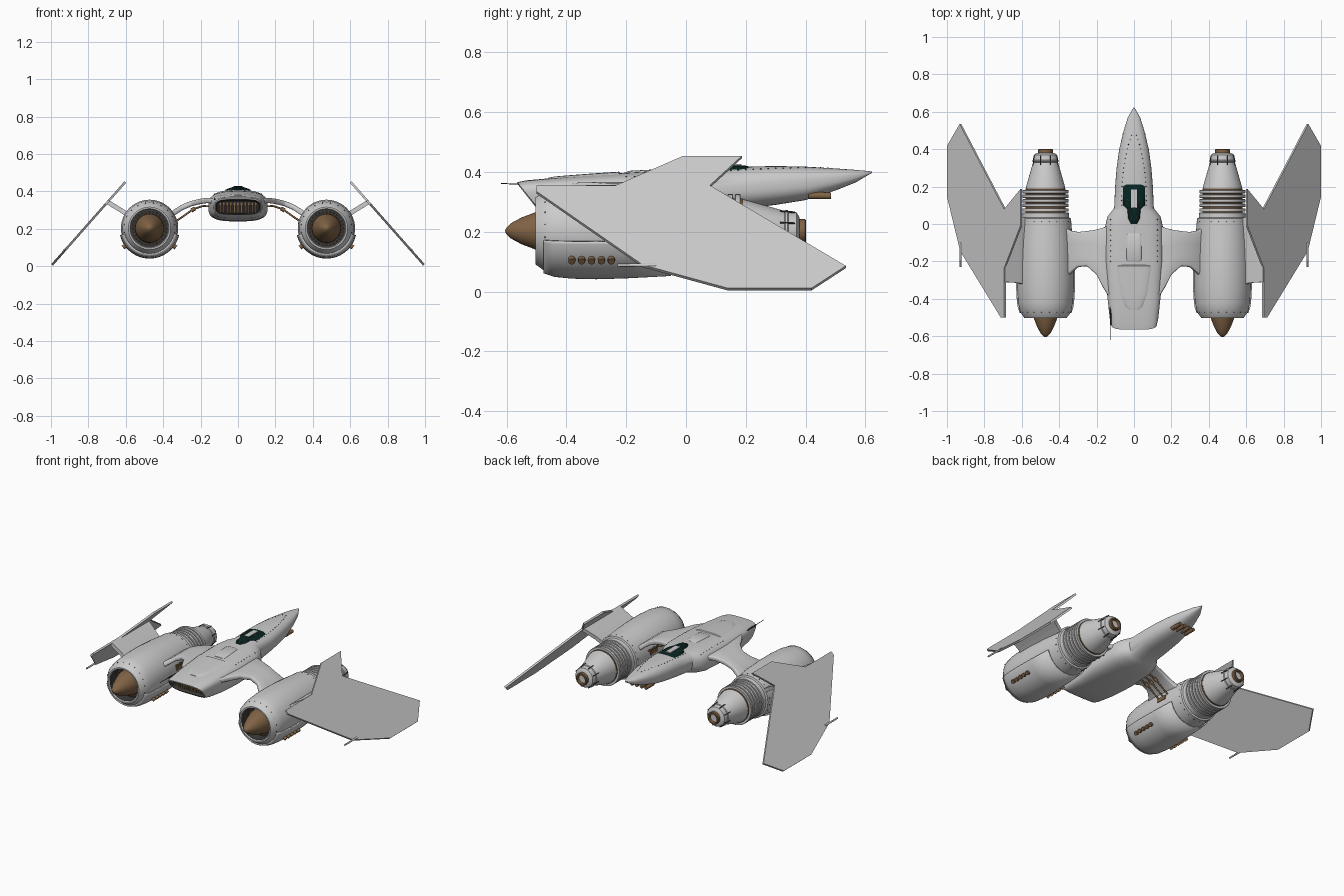
import bpy, bmesh, math
from mathutils import Vector, Matrix

if "Cube" in bpy.data.objects:
    bpy.data.objects.remove(bpy.data.objects["Cube"])


def mat(name, rgb):
    m = bpy.data.materials.new(name)
    m.diffuse_color = (*rgb, 1)
    m.use_nodes = True
    m.node_tree.nodes["Principled BSDF"].inputs["Base Color"].default_value = m.diffuse_color
    return m


GREY = mat("hull grey", (0.6, 0.6, 0.6))
BROWN = mat("copper brown", (0.22, 0.125, 0.06))
DARK = mat("dark gunmetal", (0.045, 0.043, 0.04))
GLASS = mat("dark green glass", (0.002, 0.018, 0.016))
CX, CZ = 0.473, 0.203          # engine axis


def finish(bm, name, mats, mirror=False, thick=0, bevel=0):
    bmesh.ops.recalc_face_normals(bm, faces=bm.faces)
    me = bpy.data.meshes.new(name)
    bm.to_mesh(me)
    bm.free()
    ob = bpy.data.objects.new(name, me)
    bpy.context.collection.objects.link(ob)
    for m in mats:
        me.materials.append(m)
    if thick:
        s = ob.modifiers.new("thickness", 'SOLIDIFY')
        s.thickness, s.offset = thick, 0
    if bevel:
        b = ob.modifiers.new("bevel", 'BEVEL')
        b.width, b.segments = bevel, 2
    if mirror:
        ob.modifiers.new("mirror", 'MIRROR')
    return ob


def skin(bm, rings, closed=True, rule=None, cap=True):
    vs = [[bm.verts.new(p) for p in r] for r in rings]
    n = len(vs[0])
    for k in range(len(vs) - 1):
        for i in range(n if closed else n - 1):
            j = (i + 1) % n
            f = bm.faces.new((vs[k][i], vs[k][j], vs[k + 1][j], vs[k + 1][i]))
            f.material_index = rule(k) if rule else 0
    if cap and closed:
        bm.faces.new(vs[0]).material_index = rule(0) if rule else 0
        bm.faces.new(vs[-1]).material_index = rule(len(vs) - 2) if rule else 0


def hull_power(y):
    """Boxy at the intake, rounder towards the pointed end."""
    return 2.5 + 1.3 * min(1, max(0, (0.05 - y) / 0.5))


def loft(name, secs, power=None, mats=(GREY,), rule=None, shear=0.0, n=48):
    """Superellipse sections (y, half width, z bottom, z top) along y."""
    rings = []
    for y, hw, zb, zt in secs:
        ring = []
        e = 2 / (power or hull_power(y))
        for i in range(n):
            a = 2 * math.pi * i / n
            c, s = math.cos(a), math.sin(a)
            x = math.copysign(abs(c) ** e, c) * hw
            z = (zb + zt) / 2 + math.copysign(abs(s) ** e, s) * (zt - zb) / 2
            k = shear * min(1, max(0, (-0.2 - y) / 0.365))
            ring.append((x, y + (zt - z) * k, z))
        rings.append(ring)
    bm = bmesh.new()
    skin(bm, rings, rule=rule)
    return finish(bm, name, mats)


def lathe(name, prof, mats=(GREY,), rule=None, arc=None, thick=0, n=48):
    """Turn (radius, y) points round the engine axis."""
    a0, a1 = arc or (0, 2 * math.pi)
    m = n + 1 if arc else n
    ang = [a0 + (a1 - a0) * i / n for i in range(m)]
    bm = bmesh.new()
    skin(bm, [[(CX + r * math.cos(a), y, CZ + r * math.sin(a)) for a in ang] for r, y in prof],
         closed=not arc, rule=rule)
    return finish(bm, name, mats, mirror=True, thick=thick)


def rods(name, items, m, mirror=True, n=12):
    """Tapered cylinders given as (start, end, radius, end radius)."""
    bm = bmesh.new()
    for a, b, r, r2 in items:
        a, b = Vector(a), Vector(b)
        d = b - a
        M = Matrix.Translation((a + b) / 2) @ d.to_track_quat('Z', 'Y').to_matrix().to_4x4()
        bmesh.ops.create_cone(bm, cap_ends=True, segments=n, radius1=r, radius2=r2,
                              depth=d.length, matrix=M)
    return finish(bm, name, (m,), mirror)


def box(name, items, m, mirror=False):
    bm = bmesh.new()
    for c, s in items:
        bmesh.ops.create_cube(bm, size=1, matrix=Matrix.Translation(c) @ Matrix.Diagonal((*s, 1)))
    return finish(bm, name, (m,), mirror)


def polar(r, a, y):
    return (CX + r * math.cos(a), y, CZ + r * math.sin(a))


# fuselage with hollow front intake and pointed tail
HULL = [(-0.565, .123, .265, .366), (-0.535, .13, .257, .372), (-0.4, .144, .245, .384),
        (-0.2, .159, .24, .398), (-0.02, .156, .24, .408), (0.04, .142, .25, .41),
        (0.07, .118, .258, .411), (0.085, .106, .266, .412), (0.2, .101, .278, .418),
        (0.3, .093, .29, .42), (0.4, .079, .306, .418), (0.5, .055, .338, .412),
        (0.57, .033, .366, .407), (0.622, .003, .397, .402)]
INLET = [(-0.48, .112, .283, .349), (-0.562, .118, .277, .357)]
loft("fuselage", INLET + HULL, mats=(GREY, DARK), rule=lambda k: 1 if k == 0 else 0, shear=0.8)
box("intake_grille", [((x * 0.019, -0.465, .316), (.009, .02, .064)) for x in range(-5, 6)], BROWN)
loft("dorsal_hatch", [(-0.46, .03, .34, .381), (-0.44, .055, .34, .385), (-0.38, .078, .34, .39),
                      (-0.3, .09, .34, .396), (-0.225, .1, .34, .401), (-0.218, .098, .34, .395)], 3.5)
loft("spine_cover", [(-0.2, .036, .38, .40), (-0.19, .04, .38, .404),
                     (-0.06, .04, .38, .411), (-0.05, .036, .38, .407)], 4)

# canopy with centre frame
loft("canopy", [(0.0, .018, .385, .413), (.03, .032, .385, .423), (.08, .035, .385, .429),
                (.1, .058, .38, .424), (.2, .063, .38, .421), (.212, .056, .385, .418)],
     2.5, (GLASS,))
box("canopy_frame", [((0, .135, .424), (.034, .1, .006))], GREY)
rods("canopy_ribs", [((.02, .095, .424), (.06, .205, .406), .003, .003),
                     ((.02, .09, .427), (.012, .01, .417), .003, .003)], DARK)

# tail guns under the pointed end, side antenna
rods("tail_guns", [((x, .41, .322), (x, .485, .32), .013, .011) for x in (.018, .05)], BROWN)
rods("antenna", [((-.125, -.42, .355), (-.125, -.54, .36), .005, .004),
                 ((-.125, -.53, .36), (-.125, -.62, .361), .002, .0015)], DARK, False)

# engine nacelle: intake cavity, cowl, rear collar
NAC = [(.02, -.43), (.1, -.43), (.1, -.497), (.105, -.503), (.113, -.503), (.116, -.498),
       (.137, -.47), (.147, -.42), (.153, -.33), (.153, -.22), (.147, -.1), (.138, .0),
       (.136, .03), (.126, .034), (.124, .06), (.1, .062)]
lathe("engine_nacelle", NAC, (GREY, DARK), lambda k: 1 if k < 2 else 0)
lathe("lower_cowl", [(.138, -.475), (.15, -.44), (.156, -.38), (.158, -.3), (.155, -.2), (.147, -.05)],
      arc=(math.radians(-167), math.radians(-13)), thick=.008)
lathe("spinner", [(.078, -.43), (.076, -.46), (.062, -.505), (.045, -.55), (.025, -.587),
                  (.01, -.602), (.002, -.605)], (BROWN,))

# ribbed cooling section
lathe("rib_core", [(.108, .05), (.108, .19)], (BROWN,))
for i in range(5):
    y = .066 + i * .0245
    lathe("cooling_rib_%d" % (i + 1), [(.1, y), (.121, y), (.123, y + .002), (.123, y + .016),
                                       (.121, y + .018), (.1, y + .018)])

# rear cone and nozzle
lathe("engine_cone", [(.095, .183), (.106, .187), (.104, .2), (.069, .322), (.066, .33), (.07, .333),
                      (.07, .34), (.066, .343), (.062, .37), (.045, .38), (.038, .38)])
lathe("nozzle", [(.039, .37), (.039, .398), (.036, .402), (.028, .402), (.026, .385), (.004, .384)],
      (BROWN, GREY), lambda k: 1 if k > 3 else 0)
rods("nozzle_brackets", [(polar(.072, a, .315), polar(.067, a, .365), .003, .003)
                         for a in [math.pi * (i + .5) / 4 for i in range(8)]], DARK, n=6)

# exhaust stubs on both sides of the lower cowl
stubs = []
for y in (-.382, -.349, -.316, -.283, -.25):
    for a in (math.radians(-36), math.radians(-144)):
        stubs.append((polar(.14, a, y), polar(.175, a, y), .012, .012))
rods("exhaust_stubs", stubs, BROWN)
box("inner_vent", [((.329, -.135, .222), (.016, .07, .024))], BROWN, True)

# arched bridge from fuselage to nacelle
BR = [(.12, .348, -.41, .0), (.165, .352, -.34, -.02), (.2, .347, -.27, -.03), (.25, .335, -.225, -.038),
      (.3, .314, -.23, -.043), (.34, .288, -.265, -.035), (.385, .25, -.32, -.005)]
bm = bmesh.new()
skin(bm, [[(x, a + (b - a) * t, z) for t in (0, .33, .67, 1)] for x, z, a, b in BR], closed=False)
finish(bm, "bridge", (GREY,), True, thick=.028, bevel=.008)

# pipes below the bridge
pipes = []
for y in (-.09, -.13, -.17):
    P = [(.14, y, .32), (.19, y, .322), (.24, y, .305), (.3, y, .262), (.345, y, .232)]
    pipes += [(P[i], P[i + 1], .005, .005) for i in range(4)]
    pipes.append(((.23, y, .309), (.25, y, .298), .011, .011))
rods("bridge_pipes", pipes, BROWN)

# outer canted wing, its pylon and wing gun
def wz(x):
    return .45 - (x - .603) * 1.132


WING = [(.603, .187), (.603, -.01), (.69, -.235), (.69, -.5), (.708, -.5), (.925, -.145),
        (.994, .14), (.994, .42), (.928, .535), (.69, .08)]
bm = bmesh.new()
bm.faces.new([bm.verts.new((x, y, wz(x))) for x, y in WING])
wing = finish(bm, "outer_wing", (GREY,), True, thick=.012)
bm = bmesh.new()
skin(bm, [[(x, a, z), (x, b, z)] for x, z, a, b in
          [(.57, .262, -.33, .03), (.62, .296, -.315, .04), (.697, .343, -.31, .07)]], closed=False)
pylon = finish(bm, "wing_pylon", (GREY,), True, thick=.024)
rods("wing_gun", [((.928, -.23, .088), (.928, -.1, .088), .005, .006)], GREY)

# rivets
def hull_z(x, y):
    for p, q in zip(HULL, HULL[1:]):
        if p[0] <= y <= q[0]:
            t = (y - p[0]) / (q[0] - p[0])
            _, hw, zb, zt = [u + (v - u) * t for u, v in zip(p, q)]
            e = hull_power(y)
            return (zt + zb) / 2 + (zt - zb) / 2 * (1 - min(1, abs(x / hw)) ** e) ** (1 / e)


dots = []
for i in range(20):
    a = 2 * math.pi * (i + .5) / 20
    dots += [polar(.1375, a, .012), polar(.1365, a, -.472)]
for i in range(16):
    y = .1 + i * .025
    x = .062 * (1 - (i / 16) ** 2.5) + .004
    dots.append((x, y, hull_z(x, y)))
for i in range(9):
    y = -.2 + i * .028
    dots.append((.125, y, hull_z(.125, y)))
ring = [polar(.089, i * math.pi / 14, -.434) for i in range(28)]
for name, pts, r, m in (("rivets", dots, .0028, DARK), ("intake_studs", ring, .005, BROWN)):
    bm = bmesh.new()
    for p in pts:
        bmesh.ops.create_icosphere(bm, subdivisions=1, radius=r, matrix=Matrix.Translation(p))
    finish(bm, name, (m,), True)

# smooth shading with sharp edges kept; flat wings stay flat
bpy.ops.object.select_all(action='DESELECT')
for ob in bpy.context.scene.objects:
    if ob not in (wing, pylon):
        ob.select_set(True)
        bpy.context.view_layer.objects.active = ob
bpy.ops.object.shade_smooth_by_angle(angle=math.radians(32))
